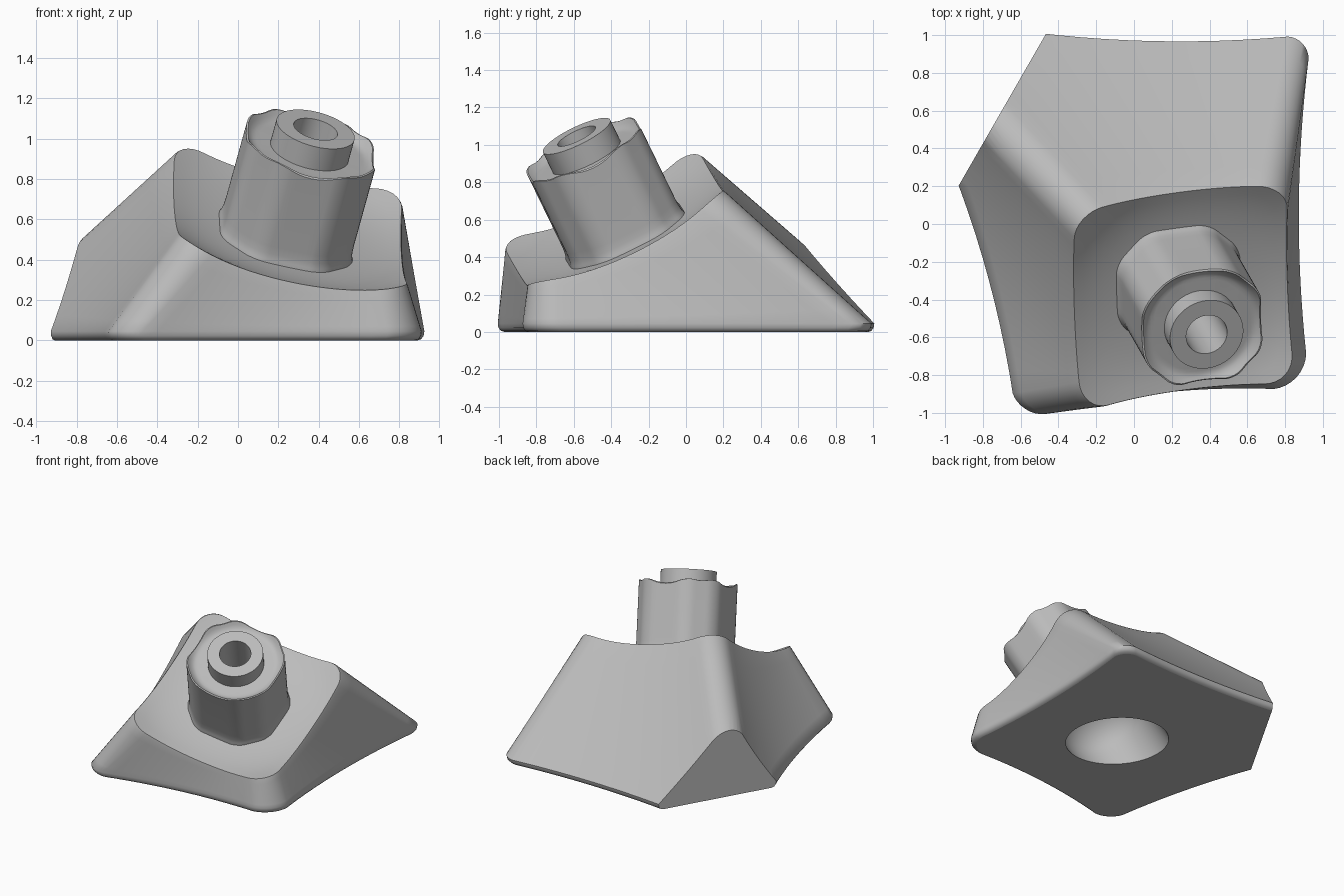
import bpy, bmesh, math
from mathutils import Vector, Matrix

if "Cube" in bpy.data.objects:
    bpy.data.objects.remove(bpy.data.objects["Cube"], do_unlink=True)

grey = bpy.data.materials.new("plain grey")
grey.use_nodes = True
grey.diffuse_color = (0.5, 0.5, 0.5, 1)
grey.node_tree.nodes["Principled BSDF"].inputs["Base Color"].default_value = (0.5, 0.5, 0.5, 1)

# Tilted frame shared by the dish, the post and the bores
ORIGIN = Vector((0.265, -0.375, 0.615))
U = Vector((0.972, 0.131, -0.206)).normalized()
N = U.cross(Vector((-0.028, 0.896, 0.443))).normalized()
V = N.cross(U)
FRAME = Matrix.Translation(ORIGIN) @ Matrix((U, V, N)).transposed().to_4x4()


def tilted(p, t):
    return ORIGIN + U * p.x + V * p.y + N * t


def rounded_outline(corners, reach, sags, arc=8, side=16):
    """Rounded polygon (counter-clockwise) whose sides bow inward by their sag."""
    pts, n = [], len(corners)
    c = [Vector(p) for p in corners]
    for i in range(n):
        prev, cur, nxt = c[i - 1], c[i], c[(i + 1) % n]
        a = cur + (prev - cur).normalized() * reach[i]
        b = cur + (nxt - cur).normalized() * reach[i]
        for k in range(arc + 1):
            s = k / arc
            w0, w1, w2 = (1 - s) ** 2, math.sqrt(2) * s * (1 - s), s * s
            pts.append((a * w0 + cur * w1 + b * w2) / (w0 + w1 + w2))
        d = (nxt - cur).normalized()
        end = nxt - d * reach[(i + 1) % n]
        inward = Vector((-d.y, d.x))
        for k in range(1, side):
            s = k / side
            pts.append(b.lerp(end, s) + inward * sags[i] * 4 * s * (1 - s))
    return pts


def finish(obj, angle=32):
    bpy.ops.object.select_all(action="DESELECT")
    obj.select_set(True)
    bpy.context.view_layer.objects.active = obj
    bpy.ops.object.shade_smooth_by_angle(angle=math.radians(angle))
    for face in obj.data.polygons:
        if face.normal.z < -0.999:
            face.use_smooth = False


def loft(name, rings, tip):
    """Skin closed rings bottom to top; flat cap below, fan to a tip above."""
    bm = bmesh.new()
    rows = [[bm.verts.new(p) for p in ring] for ring in rings]
    n = len(rows[0])
    for lo, hi in zip(rows, rows[1:]):
        for i in range(n):
            j = (i + 1) % n
            bm.faces.new((lo[i], lo[j], hi[j], hi[i]))
    bm.faces.new(rows[0][::-1])
    top = bm.verts.new(tip)
    for i in range(n):
        bm.faces.new((rows[-1][i], rows[-1][(i + 1) % n], top))
    bmesh.ops.recalc_face_normals(bm, faces=bm.faces)
    return add_object(name, bm)


def add_object(name, bm):
    mesh = bpy.data.meshes.new(name)
    bm.to_mesh(mesh)
    bm.free()
    mesh.materials.append(grey)
    obj = bpy.data.objects.new(name, mesh)
    bpy.context.collection.objects.link(obj)
    return obj


def revolve(name, profile, steps=64):
    """Spin a closed (radius, height) profile round the tilted axis."""
    bm = bmesh.new()
    verts = [bm.verts.new((r, 0, t)) for r, t in profile]
    edges = [bm.edges.new((verts[i - 1], verts[i])) for i in range(len(verts))]
    bmesh.ops.spin(bm, geom=verts + edges, axis=(0, 0, 1), cent=(0, 0, 0),
                   angle=math.tau, steps=steps, use_merge=True)
    bmesh.ops.remove_doubles(bm, verts=bm.verts, dist=0.0005)
    loose = [e for e in bm.edges if not e.link_faces]
    bmesh.ops.delete(bm, geom=loose, context="EDGES")
    bmesh.ops.recalc_face_normals(bm, faces=bm.faces)
    bm.transform(FRAME)
    return add_object(name, bm)


def carve(obj, cutter):
    bpy.context.view_layer.objects.active = obj
    mod = obj.modifiers.new("cut", "BOOLEAN")
    mod.operation, mod.solver, mod.object = "DIFFERENCE", "EXACT", cutter
    bpy.ops.object.modifier_apply(modifier=mod.name)
    bpy.data.objects.remove(cutter, do_unlink=True)


# Body: flared walls from a bowed base up to a tilted, dished square lip
base = rounded_outline([(-0.6, -1.02), (0.91, -0.855), (0.925, 0.985), (-1.33, 1.13)],
                       [0.13, 0.17, 0.11, 0.2], [0.045, 0.045, 0.075, 0.085])
lip = rounded_outline([(-0.59, -0.605), (0.59, -0.605), (0.59, 0.575), (-0.59, 0.575)],
                      [0.16] * 4, [0] * 4)


def dish(p):
    return -0.125 + 0.125 * (p.length / 0.76) ** 3.5


foot = [p.to_3d() + Vector((0, 0, 0.045)) for p in base]
rim = [tilted(p, dish(p) - 0.018) for p in lip]
rings = [[(p * s).to_3d() + Vector((0, 0, z)) for p in base]
         for s, z in ((0.965, 0), (0.983, 0.006), (0.996, 0.022))]
rings += [[a.lerp(b, k / 8) for a, b in zip(foot, rim)] for k in range(9)]
for k in range(10):
    s = 0.985 * (1 - k / 10)
    rings.append([tilted(p * s, dish(p * s)) for p in lip])
body = loft("body", rings, tilted(Vector((0, 0)), dish(Vector((0, 0)))))

# Upright slice that removes the long back corner
cut_a, cut_b = Vector((-0.93, 0.2, 0)), Vector((-0.47, 1.0, 0))
along = (cut_b - cut_a).normalized()
out = Vector((-along.y, along.x, 0))
bm = bmesh.new()
bmesh.ops.create_cube(bm, size=2)
bm.transform(Matrix.Translation((cut_a + cut_b) / 2 + out)
             @ Matrix.Rotation(math.atan2(along.y, along.x), 4, "Z")
             @ Matrix.Diagonal((1.5, 1, 1.5, 1)))
carve(body, add_object("corner_cutter", bm))

# Blind domed bore in the underside, along the tilted axis
dome = [(0.33 * math.cos(a), -0.5 + 0.27 * math.sin(a))
        for a in (math.pi / 2 * k / 10 for k in range(10))]
carve(body, revolve("bore_cutter", [(0, -1.3), (0.33, -1.3)] + dome + [(0, -0.23)]))
finish(body, 48)

# Post: column with blunted corners, a small root flare and raised top corners
half, flat = 0.325, 0.165
octagon = [(-flat, -half), (flat, -half), (half, -flat), (half, flat),
           (flat, half), (-flat, half), (-half, flat), (-half, -flat)]
column = rounded_outline(octagon, [0.06] * 8, [0] * 8, arc=5, side=6)


def post_top(p):
    return 0.37 + 0.055 * (max(0, p.length - 0.28) / 0.07) ** 2


rings = [[tilted(p * s, t) for p in column]
         for s, t in ((1.06, -0.2), (1.05, -0.125), (1.02, -0.1), (1.005, -0.07), (1, -0.03))]
rings.append([tilted(p, post_top(p) - 0.015) for p in column])
for s in (0.975, 0.93, 0.88, 0.83, 0.77, 0.5):
    rings.append([tilted(p * s, post_top(p * s)) for p in column])
post = loft("post", rings, tilted(Vector((0, 0)), 0.37))
carve(post, revolve("post_hole_cutter", [(0, 0.05), (0.13, 0.05), (0.13, 0.6), (0, 0.6)]))
finish(post)

# Collar tube standing on the post
finish(revolve("collar", [(0.112, 0.05), (0.2, 0.05), (0.2, 0.495), (0.112, 0.495)]))
